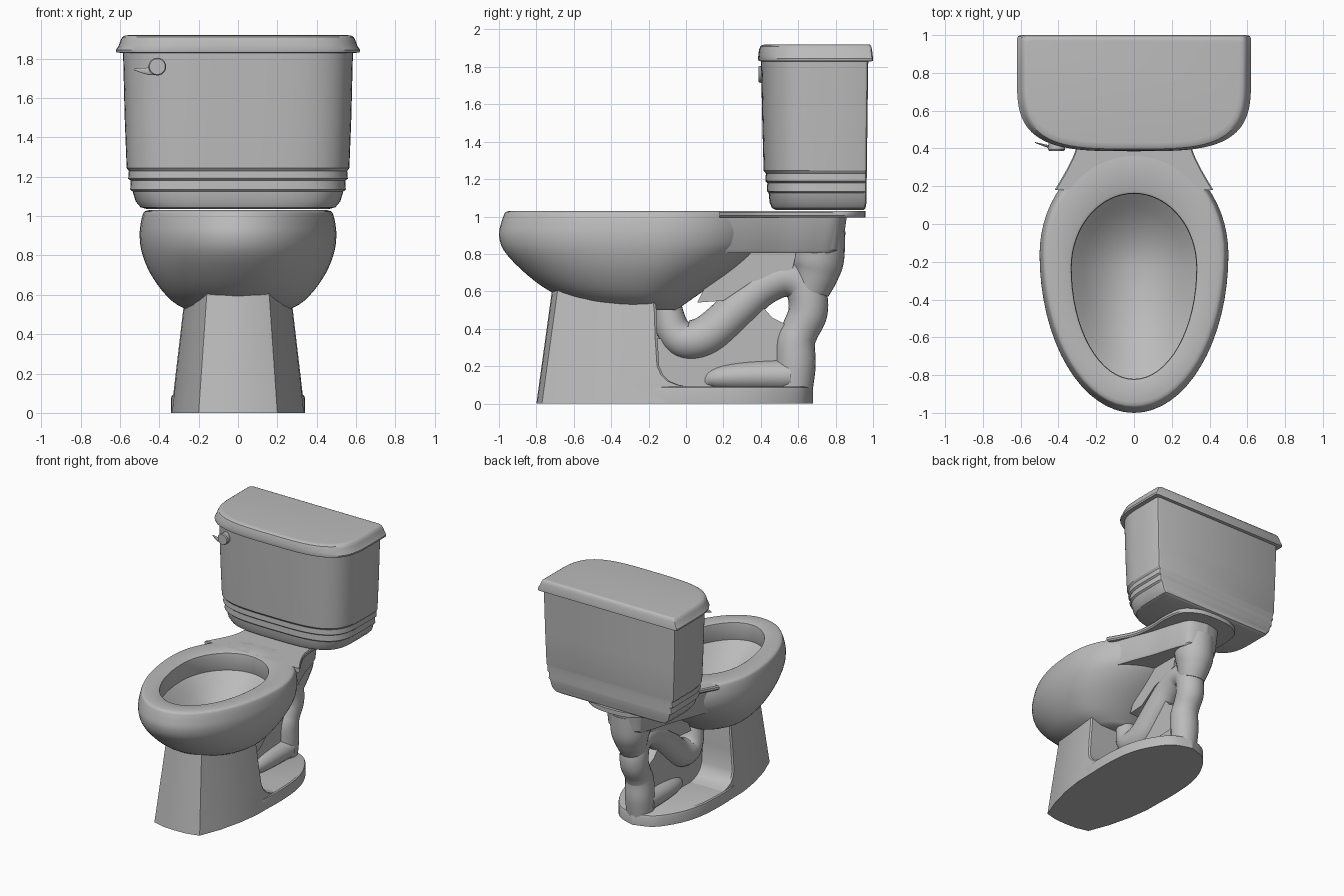
import bpy, bmesh, math

cube = bpy.data.objects.get("Cube")
if cube:
    bpy.data.objects.remove(cube, do_unlink=True)

porcelain = bpy.data.materials.new("porcelain_grey")
COLOR = (0.5, 0.5, 0.5, 1.0)
porcelain.diffuse_color = COLOR
porcelain.use_nodes = True
porcelain.node_tree.nodes["Principled BSDF"].inputs["Base Color"].default_value = COLOR


def finish(name, bm, angle=35):
    bmesh.ops.recalc_face_normals(bm, faces=bm.faces)
    me = bpy.data.meshes.new(name)
    bm.to_mesh(me)
    bm.free()
    me.materials.append(porcelain)
    ob = bpy.data.objects.new(name, me)
    bpy.context.collection.objects.link(ob)
    bpy.ops.object.select_all(action='DESELECT')
    ob.select_set(True)
    bpy.context.view_layer.objects.active = ob
    bpy.ops.object.shade_smooth_by_angle(angle=math.radians(angle))
    return ob


def loft(name, rings, angle=35):
    """Skin closed rings of equal length and cap both ends."""
    bm = bmesh.new()
    loops = [[bm.verts.new(p) for p in ring] for ring in rings]
    for a, b in zip(loops, loops[1:]):
        n = len(a)
        for i in range(n):
            bm.faces.new((a[i], a[(i + 1) % n], b[(i + 1) % n], b[i]))
    bm.faces.new(loops[0])
    bm.faces.new(loops[-1])
    return finish(name, bm, angle)


def smooth_path(pts, steps=8):
    """Catmull-Rom curve through points of any dimension."""
    p = [pts[0]] + list(pts) + [pts[-1]]
    out = []
    for a, b, c, d in zip(p, p[1:], p[2:], p[3:]):
        for k in range(steps):
            t = k / steps
            out.append(tuple(0.5 * (2 * y + (z - x) * t + (2 * x - 5 * y + 4 * z - w) * t * t
                                    + (3 * y - x - 3 * z + w) * t ** 3)
                             for x, y, z, w in zip(a, b, c, d)))
    return out + [tuple(pts[-1])]


def mirrored(half):
    """Close a half outline (x >= 0) across x = 0."""
    return list(half) + [(-x, y) for x, y in reversed(half) if x > 1e-5]


def egg(w, front, back, z, n=64):
    """Egg outline, widest at 60% of its length."""
    yc = front + (back - front) * 0.6
    ring = []
    for i in range(n):
        a = 2 * math.pi * i / n
        s = math.sin(a)
        ring.append((w * math.cos(a), yc + s * (back - yc if s > 0 else yc - front), z))
    return ring


def tank_outline(w, front, back, z, n=48):
    """Flat back, straight sides and a softly bowed front."""
    yc = 0.8
    ring = []
    for i in range(n + 1):
        a = math.pi * i / n
        c, s = math.cos(a), math.sin(a)
        ring.append((w * math.copysign(abs(c) ** 0.571, c), yc - (yc - front) * abs(s) ** 0.571, z))
    r = 0.02
    corner = [(-w, back - r), (-w + r * 0.3, back - r * 0.3), (-w + r, back)]
    return ring + [(x, y, z) for x, y in corner] + [(-x, y, z) for x, y in reversed(corner)]


def sweep(name, pts, n=24, x=0.0, flat=1.0):
    """Round tube along (y, z, radius) points."""
    path = smooth_path(pts)
    rings = []
    for i, (y, z, r) in enumerate(path):
        a, b = path[max(i - 1, 0)], path[min(i + 1, len(path) - 1)]
        ty, tz = b[0] - a[0], b[1] - a[1]
        m = math.hypot(ty, tz)
        ty, tz = ty / m, tz / m
        ring = []
        for k in range(n):
            q = 2 * math.pi * k / n
            s = r * math.sin(q)
            ring.append((x + r * flat * math.cos(q), y - tz * s, z + ty * s))
        rings.append(ring)
    return loft(name, rings)


def web(name, pts, half):
    """Flat panel in the centre plane."""
    return loft(name, [[(x, y, z) for y, z in pts] for x in (-half, half)])


# Tank with stepped bands near the bottom
tank = [(1.035, 0.46, 0.48, 0.95), (1.045, 0.495, 0.46, 0.96), (1.075, 0.52, 0.447, 0.965),
        (1.125, 0.535, 0.442, 0.965), (1.135, 0.548, 0.432, 0.965), (1.18, 0.545, 0.435, 0.966),
        (1.19, 0.558, 0.424, 0.966), (1.23, 0.555, 0.427, 0.967), (1.245, 0.566, 0.415, 0.967),
        (1.5, 0.576, 0.408, 0.97), (1.86, 0.585, 0.40, 0.975)]
loft("tank", [tank_outline(w, f, b, z) for z, w, f, b in tank], 25)

# Flared lid
lid = [(1.83, 0.60, 0.40, 0.99), (1.832, 0.618, 0.388, 1.0), (1.845, 0.62, 0.385, 1.0),
       (1.865, 0.607, 0.387, 0.998), (1.89, 0.598, 0.39, 0.995), (1.91, 0.588, 0.397, 0.99),
       (1.918, 0.575, 0.41, 0.985), (1.92, 0.555, 0.43, 0.975)]
loft("tank_lid", [tank_outline(w, f, b, z) for z, w, f, b in lid])

# Flush lever: round boss and tapered blade
boss = []
for y, r in ((0.46, 0.04), (0.395, 0.045), (0.387, 0.04)):
    boss.append([(-0.41 + r * math.cos(a), y, 1.76 + r * math.sin(a))
                 for a in (2 * math.pi * k / 24 for k in range(24))])
loft("flush_lever_boss", boss)
blade = [(-0.40, 0.398, 1.76, 0.04), (-0.43, 0.403, 1.745, 0.028), (-0.46, 0.412, 1.737, 0.018),
         (-0.50, 0.424, 1.742, 0.011), (-0.525, 0.432, 1.746, 0.005)]
loft("flush_lever_blade", [[(x, y + 0.4 * min(r, 0.025) * math.cos(a), z + r * math.sin(a))
                            for a in (2 * math.pi * k / 16 for k in range(16))]
                           for x, y, z, r in smooth_path(blade, 4)])

# Bowl: outer shell, rim, then inner wall and basin
outer = [(0.50, 0.2, -0.45, -0.05), (0.55, 0.31, -0.62, 0.02), (0.62, 0.385, -0.76, 0.12),
         (0.72, 0.452, -0.885, 0.26), (0.82, 0.49, -0.975, 0.37), (0.90, 0.50, -1.0, 0.40),
         (0.96, 0.495, -0.99, 0.40), (1.005, 0.485, -0.975, 0.39), (1.023, 0.475, -0.965, 0.38),
         (1.03, 0.455, -0.945, 0.36)]
outer = smooth_path(outer, 3)
rings = [egg(w, f, b, z) for z, w, f, b in outer]
for z, g in ((1.03, 0.015), (1.024, 0.003), (1.0, 0.0), (0.93, 0.0), (0.885, 0.01)):
    rings.append(egg(0.33 + g, -0.82 - g, 0.16 + g, z))
for k in range(9, 0, -1):
    s = k / 10
    rings.append([(x * s, -0.232 + (y + 0.232) * s, 0.68 + 0.2 * s * s)
                  for x, y, z in egg(0.33, -0.82, 0.16, 0)])
loft("bowl", rings)

# Deck carrying the tank
deck = mirrored(smooth_path([(0.42, 0.18), (0.345, 0.31), (0.305, 0.41), (0.29, 0.55), (0.295, 0.72),
                             (0.26, 0.87), (0.14, 0.945), (0.0, 0.96)], 5))
loft("tank_deck", [[(x * s, y, z) for x, y in deck]
                   for z, s in ((0.995, 0.97), (1.005, 1.0), (1.022, 1.0), (1.03, 0.98))])

# Housing beneath the deck
housing = mirrored(smooth_path([(0.36, 0.21), (0.31, 0.35), (0.245, 0.52), (0.19, 0.7),
                                (0.13, 0.82), (0.0, 0.86)], 6))
loft("outlet_housing", [[(x * s, 0.2 + (y - 0.2) * s, z) for x, y in housing]
                        for z, s in ((0.805, 0.93), (0.82, 0.96), (1.0, 1.0))])

# Pedestal: flat front panel, flared sides, filleted back
rings = []
for z, back in ((0, 0.05), (0.085, 0.02), (0.1, -0.05), (0.12, -0.1), (0.155, -0.135), (0.2, -0.155),
                (0.35, -0.165), (0.5, -0.17), (0.58, -0.18), (0.66, -0.2)):
    t = z / 0.58
    half = [(0, -0.8), (0.1, -0.796), (0.2, -0.77), (0.265, -0.6), (0.31, -0.42), (0.335, -0.25),
            (0.34, back), (0.33, back + 0.012), (0, back + 0.012)]
    rings.append([(x * (1 - 0.2 * t), y + 0.08 * t * min(1, max(0, (-0.25 - y) / 0.5)), z)
                  for x, y in mirrored(half)])
loft("pedestal", rings)

# Rear foot plate
plate = mirrored(smooth_path([(0.3, -0.3), (0.335, -0.12), (0.34, 0.1), (0.32, 0.3), (0.26, 0.47),
                              (0.15, 0.62), (0.0, 0.68)], 6))
loft("foot_plate", [[(x * s, y * s, z) for x, y in plate]
                    for z, s in ((0, 1), (0.07, 1), (0.085, 0.99), (0.092, 0.965))])

# Trapway: S-bend, outlet stack, foot and webs
sweep("trapway_pipe", [(-0.1, 0.54, 0.07), (-0.07, 0.4, 0.09), (0.0, 0.34, 0.105), (0.12, 0.37, 0.108),
                       (0.28, 0.51, 0.105), (0.4, 0.615, 0.1), (0.52, 0.67, 0.1), (0.61, 0.645, 0.1),
                       (0.65, 0.57, 0.105), (0.65, 0.48, 0.105), (0.61, 0.39, 0.1), (0.585, 0.32, 0.105),
                       (0.585, 0.2, 0.108), (0.575, 0.06, 0.1)])
sweep("outlet_stack", [(0.7, 0.92, 0.152), (0.7, 0.77, 0.145), (0.69, 0.69, 0.125), (0.665, 0.6, 0.1)])
sweep("trapway_foot", [(0.1, 0.11, 0.03), (0.16, 0.135, 0.06), (0.3, 0.145, 0.08), (0.56, 0.15, 0.09)],
      flat=1.25)
web("lower_web", [(-0.17, 0.08), (-0.17, 0.35), (0.0, 0.34), (0.15, 0.36), (0.4, 0.53), (0.46, 0.46),
                  (0.54, 0.42), (0.6, 0.08)], 0.04)
web("upper_web", [(0.06, 0.54), (0.2, 0.55), (0.35, 0.65), (0.57, 0.72), (0.6, 0.85), (0.25, 0.85),
                  (0.12, 0.66)], 0.09)
